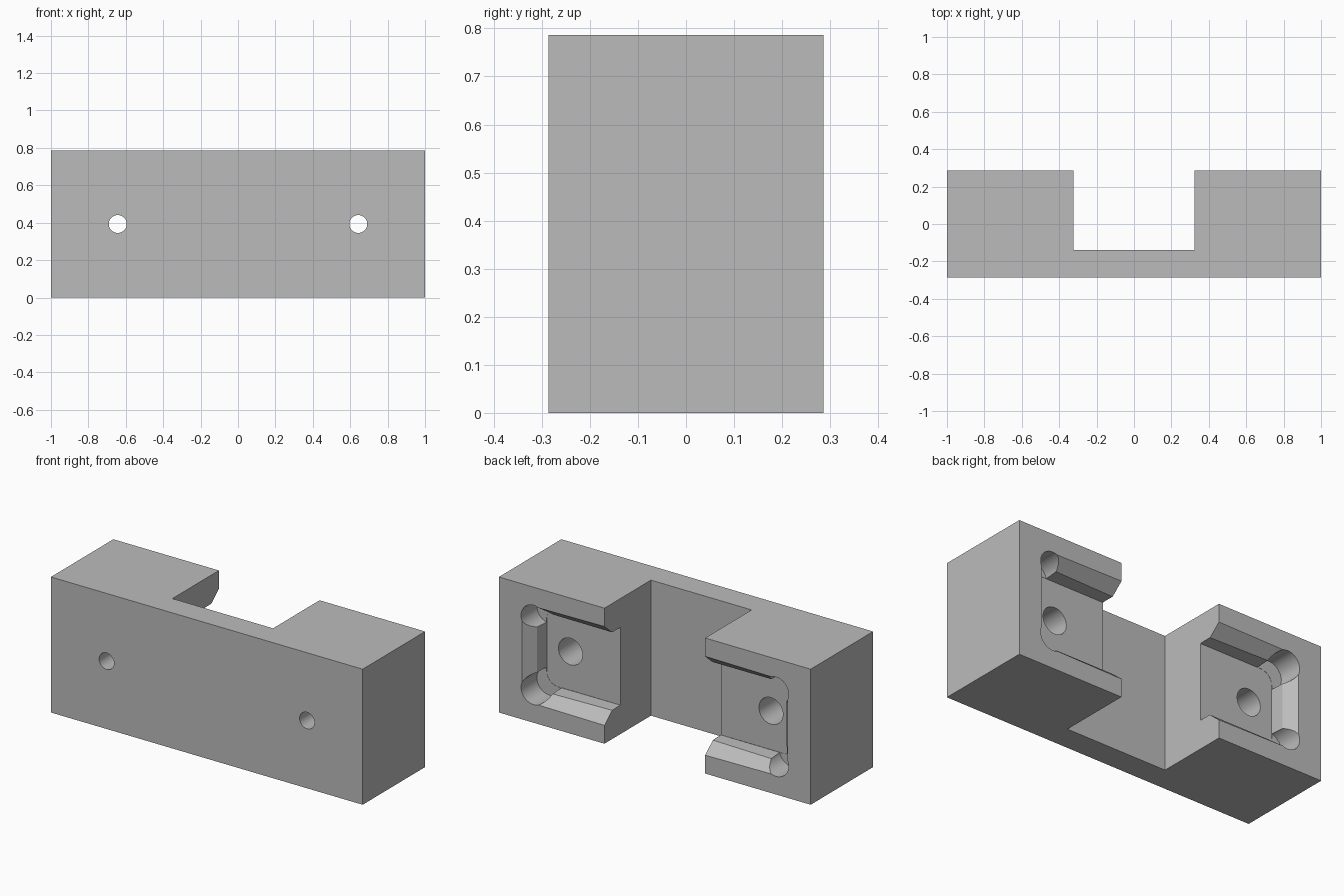
import bpy, bmesh, math
from mathutils import Matrix, Vector

cube = bpy.data.objects.get("Cube")
if cube:
    bpy.data.objects.remove(cube, do_unlink=True)

HEIGHT, BACK, SLOT, SHELF = 0.786, 0.286, 0.323, -0.14
MID = HEIGHT / 2
POCKET_X, POCKET_HALF = 0.858, 0.288   # pocket end and half height at its mouth
INSET, CHAMFER_Y, FLOOR = 0.063, 0.214, 0.14
CORNER_R, HOLE_X = 0.08, 0.643

grey = bpy.data.materials.new("plain grey")
grey.use_nodes = True
colour = (0.5, 0.5, 0.5, 1)
grey.diffuse_color = colour
grey.node_tree.nodes["Principled BSDF"].inputs["Base Color"].default_value = colour


def finish(name, bm):
    bmesh.ops.recalc_face_normals(bm, faces=bm.faces)
    mesh = bpy.data.meshes.new(name)
    bm.to_mesh(mesh)
    bm.free()
    mesh.materials.append(grey)
    obj = bpy.data.objects.new(name, mesh)
    bpy.context.collection.objects.link(obj)
    return obj


def loft(name, rings):
    """Skin matching rings of points and cap both ends."""
    bm = bmesh.new()
    loops = [[bm.verts.new(p) for p in ring] for ring in rings]
    n = len(loops[0])
    for a, b in zip(loops, loops[1:]):
        for i in range(n):
            j = (i + 1) % n
            bm.faces.new((a[i], a[j], b[j], b[i]))
    bm.faces.new(loops[0])
    bm.faces.new(loops[-1])
    return finish(name, bm)


def bore(name, x, z, radius, y0, y1):
    """Round cutter running along y."""
    bm = bmesh.new()
    place = Matrix.Translation(Vector((x, (y0 + y1) / 2, z))) @ Matrix.Rotation(math.pi / 2, 4, 'X')
    bmesh.ops.create_cone(bm, cap_ends=True, segments=40, radius1=radius,
                          radius2=radius, depth=abs(y1 - y0), matrix=place)
    return finish(name, bm)


# U-shaped body
outline = [(-1, -BACK), (1, -BACK), (1, BACK), (SLOT, BACK),
           (SLOT, SHELF), (-SLOT, SHELF), (-SLOT, BACK), (-1, BACK)]
body = loft("bracket_body", [[(x, y, z) for x, y in outline] for z in (0, HEIGHT)])

cutters = []
for s, side in ((1, "left"), (-1, "right")):
    # Chamfered pocket, open towards the slot
    rings = []
    for y, inset in ((BACK + 0.05, 0), (BACK, 0), (CHAMFER_Y, INSET), (FLOOR, INSET)):
        end, half = POCKET_X - inset, POCKET_HALF - inset
        rings.append([(s * 0.2, y, MID - half), (s * end, y, MID - half),
                      (s * end, y, MID + half), (s * 0.2, y, MID + half)])
    pocket = loft(side + "_pocket_cutter", rings)
    cutters.append(pocket)
    # Square mouth corners become round: keep the mouth inside the corner bores
    trim = POCKET_X - CORNER_R
    bm = bmesh.new()
    bm.from_mesh(pocket.data)
    corners = [e for e in bm.edges
               if all(abs(abs(v.co.x) - 0.2) > 0.01 for v in e.verts)
               and abs(e.verts[0].co.y - e.verts[1].co.y) > 0.01]
    bmesh.ops.bevel(bm, geom=corners, offset=CORNER_R * 0.9, offset_type='OFFSET',
                    segments=6, profile=0.5, affect='EDGES')
    bm.to_mesh(pocket.data)
    bm.free()
    # Round corner reliefs
    for k in (-1, 1):
        cutters.append(bore(side + "_corner_cutter", s * trim,
                            MID + k * (POCKET_HALF - CORNER_R), CORNER_R,
                            FLOOR + 0.001, BACK + 0.06))
    # Stepped screw hole
    cutters.append(bore(side + "_counterbore_cutter", s * HOLE_X, MID, 0.077, SHELF, BACK))
    cutters.append(bore(side + "_screw_cutter", s * HOLE_X, MID, 0.048, -BACK - 0.1, BACK - 0.05))

for cutter in cutters:
    cutter.hide_render = True
    cut = body.modifiers.new(cutter.name, 'BOOLEAN')
    cut.operation, cut.solver, cut.object = 'DIFFERENCE', 'EXACT', cutter

# Bake the cuts and drop the cutters
graph = bpy.context.evaluated_depsgraph_get()
baked = bpy.data.meshes.new_from_object(body.evaluated_get(graph))
body.modifiers.clear()
body.data = baked
for cutter in cutters:
    bpy.data.objects.remove(cutter, do_unlink=True)
body.data.materials.clear()
body.data.materials.append(grey)

bpy.ops.object.select_all(action='DESELECT')
body.select_set(True)
bpy.context.view_layer.objects.active = body
bpy.ops.object.shade_smooth_by_angle(angle=math.radians(30))
